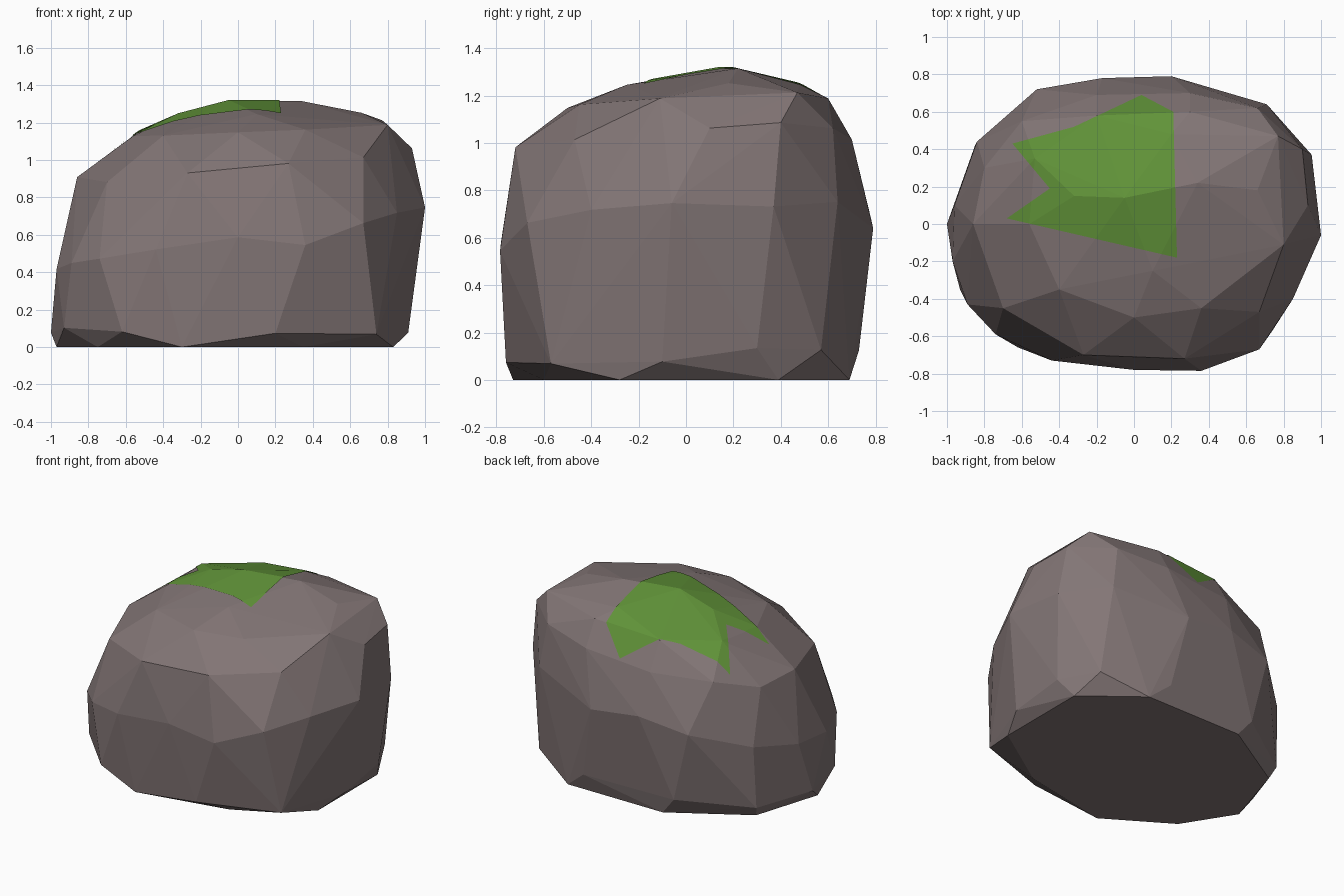
import bpy
import bmesh
import random
from mathutils import Vector

random.seed(4)

cube = bpy.data.objects.get("Cube")
if cube:
    bpy.data.objects.remove(cube, do_unlink=True)


def make_material(name, colour):
    material = bpy.data.materials.new(name)
    material.use_nodes = True
    material.diffuse_color = (*colour, 1)
    shader = material.node_tree.nodes["Principled BSDF"]
    shader.inputs["Base Color"].default_value = (*colour, 1)
    shader.inputs["Roughness"].default_value = 0.9
    return material


def make_object(name, bm, material):
    bmesh.ops.recalc_face_normals(bm, faces=bm.faces)
    mesh = bpy.data.meshes.new(name)
    bm.to_mesh(mesh)
    mesh.materials.append(material)
    obj = bpy.data.objects.new(name, mesh)
    bpy.context.collection.objects.link(obj)
    return obj


def add_section(bm, height, tilt, jitter, outline):
    """Add one horizontal section, tilted so it rises towards +x and +y."""
    for x, y in outline:
        z = height + tilt * (x + y * 0.5) + random.uniform(-jitter, jitter)
        bm.verts.new((x, y, z))


def hull(bm):
    """Wrap the sections in flat facets and drop the points left inside."""
    result = bmesh.ops.convex_hull(bm, input=bm.verts)
    loose = {g for g in result["geom_interior"] + result["geom_unused"]
             if isinstance(g, bmesh.types.BMVert)}
    bmesh.ops.delete(bm, geom=list(loose), context="VERTS")
    bmesh.ops.dissolve_limit(bm, angle_limit=0.02, verts=bm.verts, edges=bm.edges)


def trim_to_outline(bm, outline):
    """Keep only the upper surface inside a convex anticlockwise outline."""
    low = [f for f in bm.faces if f.normal.z < 0.1]
    bmesh.ops.delete(bm, geom=low, context="FACES")
    for start, end in zip(outline, outline[1:] + outline[:1]):
        along = Vector((end[0] - start[0], end[1] - start[1], 0))
        outward = along.cross(Vector((0, 0, 1)))
        bmesh.ops.bisect_plane(
            bm, geom=bm.verts[:] + bm.edges[:] + bm.faces[:],
            plane_co=(*start, 0), plane_no=outward, clear_outer=True)


stone_grey = make_material("warm_grey_stone", (0.225, 0.18, 0.18))
moss_green = make_material("moss_green", (0.118, 0.29, 0.04))

# Boulder: stacked sections from the flat base to the peak
rock = bmesh.new()
add_section(rock, 0, 0, 0, [
    (-.97, -.1), (-.75, -.45), (-.3, -.73), (.35, -.6), (.83, -.28),
    (.83, .39), (.45, .69), (-.3, .69), (-.82, .38)])
add_section(rock, .1, 0, .04, [
    (-1, 0), (-.93, -.35), (-.62, -.66), (.2, -.76), (.74, -.57), (.91, -.1),
    (.9, .3), (.76, .57), (.3, .73), (-.4, .71), (-.85, .42)])
add_section(rock, .6, .15, .06, [
    (-.97, -.2), (-.89, -.43), (-.74, -.59), (-.44, -.73), (0, -.78),
    (.36, -.785), (.67, -.67), (.85, -.4), (1, -.06), (.95, .37), (.71, .64),
    (.2, .79), (-.17, .78), (-.52, .72), (-.84, .44), (-.96, .1)])
add_section(rock, .97, .1, .03, [
    (-.86, 0), (-.7, -.45), (-.27, -.7), (.27, -.72), (.67, -.47), (.93, .1),
    (.9, .4), (.66, .62), (.3, .7), (-.2, .69), (-.6, .55), (-.8, .3)])
add_section(rock, 1.16, .05, .01, [
    (.8, -.11), (.77, .47), (.36, -.45), (0, -.5), (-.4, -.35), (-.56, 0),
    (-.53, .35), (-.2, .58), (.3, .6)])
add_section(rock, 1.25, 0, .01, [
    (-.32, .15), (.66, .18), (.1, -.25), (.2, .48)])
add_section(rock, 1.315, 0, 0, [(-.05, .14), (.34, .22)])
hull(rock)
make_object("boulder", rock, stone_grey)

# Moss: three convex pieces of the rock's top, lifted just off the stone
notch = (-.45, .19)
pieces = [
    [notch, (-.32, .52), (-.65, .43)],
    [notch, (.23, -.18), (.21, .6), (.04, .69), (-.32, .52)],
    [notch, (-.68, .03), (.23, -.18)],
]
moss = bmesh.new()
for outline in pieces:
    piece = rock.copy()
    piece.normal_update()
    trim_to_outline(piece, outline)
    part = bpy.data.meshes.new("moss_piece")
    piece.to_mesh(part)
    moss.from_mesh(part)
    bpy.data.meshes.remove(part)
    piece.free()
bmesh.ops.remove_doubles(moss, verts=moss.verts, dist=0.001)
bmesh.ops.translate(moss, verts=moss.verts, vec=(0, 0, 0.006))
make_object("moss_patch", moss, moss_green)
rock.free()
moss.free()
